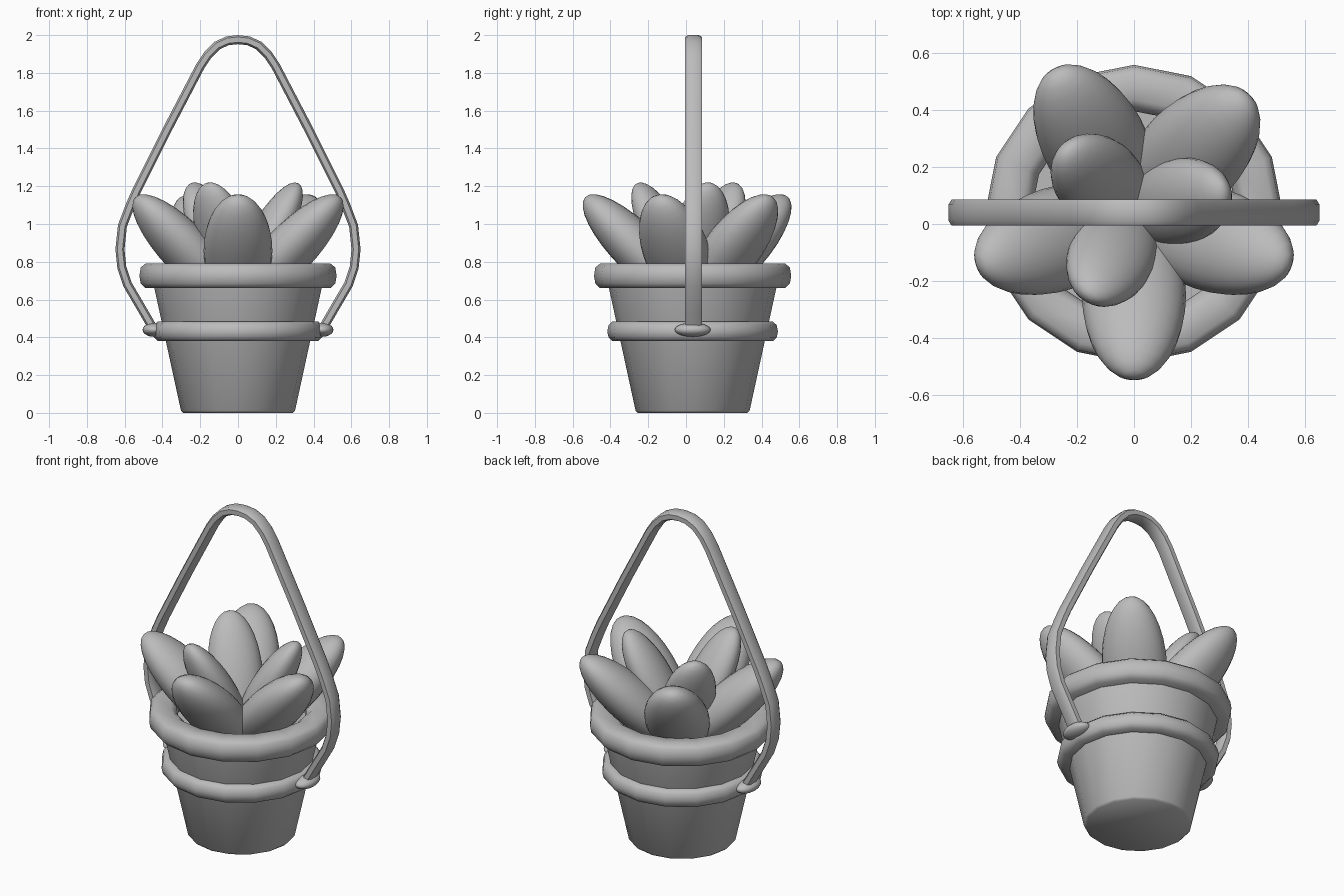
import bpy, bmesh
from math import sin, cos, pi, radians
from mathutils import Matrix, Vector

cube = bpy.data.objects.get("Cube")
if cube:
    bpy.data.objects.remove(cube, do_unlink=True)

CY = 0.035   # y of the pot axis
SIDES = 16

grey = bpy.data.materials.new("plain grey")
grey.use_nodes = True
grey.diffuse_color = (0.5, 0.5, 0.5, 1)
grey.node_tree.nodes["Principled BSDF"].inputs["Base Color"].default_value = (0.5, 0.5, 0.5, 1)


def finish(name, bm, angle=50):
    bmesh.ops.recalc_face_normals(bm, faces=bm.faces)
    mesh = bpy.data.meshes.new(name)
    bm.to_mesh(mesh)
    bm.free()
    mesh.materials.append(grey)
    ob = bpy.data.objects.new(name, mesh)
    bpy.context.collection.objects.link(ob)
    bpy.ops.object.select_all(action='DESELECT')
    ob.select_set(True)
    bpy.context.view_layer.objects.active = ob
    bpy.ops.object.shade_smooth_by_angle(angle=radians(angle))
    return ob


def skin(name, rings, loop=False):
    """Join closed rings of points; cap the ends unless the rings form a loop."""
    bm = bmesh.new()
    rows = [[bm.verts.new(p) for p in ring] for ring in rings]
    n = len(rows[0])
    pairs = list(zip(rows, rows[1:])) + ([(rows[-1], rows[0])] if loop else [])
    for a, b in pairs:
        for i in range(n):
            j = (i + 1) % n
            bm.faces.new((a[i], a[j], b[j], b[i]))
    if not loop:
        bm.faces.new(rows[0])
        bm.faces.new(rows[-1])
    return finish(name, bm)


def lathe(name, profile, loop=False):
    turn = [2 * pi * i / SIDES for i in range(SIDES)]
    rings = [[(r * cos(t), CY + r * sin(t), z) for t in turn] for r, z in profile]
    return skin(name, rings, loop)


def ellipsoid(name, matrix):
    bm = bmesh.new()
    bmesh.ops.create_uvsphere(bm, u_segments=24, v_segments=16, radius=1, matrix=matrix)
    return finish(name, bm, 80)


def leaf(name, yaw, reach, z, lift, size):
    """Ellipsoid leaning outwards; size is thickness, width and length."""
    a = radians(yaw)
    place = Matrix.Translation((reach * cos(a), CY + reach * sin(a), z))
    lean = Matrix.Rotation(a, 4, 'Z') @ Matrix.Rotation(radians(90 - lift), 4, 'Y')
    return ellipsoid(name, place @ lean @ Matrix.Diagonal((*size, 1)))


# Tapered pot, with the soil closing it inside the rim
lathe("pot", [(0.29, 0), (0.302, 0.012), (0.445, 0.67)])
lathe("soil", [(0.37, 0.67), (0.375, 0.70)])

# Rounded rim and the band that holds the handle
lathe("rim", [(0.49, 0.66), (0.515, 0.685), (0.522, 0.725), (0.515, 0.77), (0.49, 0.79),
              (0.40, 0.79), (0.37, 0.765), (0.36, 0.725), (0.37, 0.66)], True)
lathe("band", [(0.425, 0.38), (0.445, 0.40), (0.452, 0.43), (0.445, 0.465), (0.425, 0.483),
               (0.38, 0.483), (0.36, 0.38)], True)

# Flat rounded strap for the handle, mirrored from half a path
half = [(0.445, 0.44), (0.50, 0.535), (0.585, 0.68), (0.615, 0.77), (0.625, 0.865), (0.612, 0.99),
        (0.57, 1.10), (0.535, 1.18), (0.38, 1.49), (0.20, 1.835), (0.16, 1.895),
        (0.11, 1.945), (0.055, 1.97)]
path = half + [(0, 1.976)] + [(-x, z) for x, z in reversed(half)]
section = [(0.024, 0.028), (0.014, 0.045), (-0.014, 0.045), (-0.024, 0.028)]
section += [(-u, -v) for u, v in section]
rings = []
for i, (x, z) in enumerate(path):
    before, after = path[max(i - 1, 0)], path[min(i + 1, len(path) - 1)]
    t = (Vector(after) - Vector(before)).normalized()
    rings.append([(x + t.y * u, 0.04 + v, z - t.x * u) for u, v in section])
skin("handle", rings)

# Handle knobs on the band
for side, sx in (("left", 1), ("right", -1)):
    ellipsoid(side + "_knob", Matrix.Translation((sx * 0.445, CY, 0.44))
              @ Matrix.Diagonal((0.06, 0.095, 0.037, 1)))

# Outer and inner leaves
for i, yaw in enumerate((-90, -18, 46, 119, 198)):
    leaf(f"outer_leaf_{i + 1}", yaw, 0.285, 0.86, 45, (0.13, 0.182, 0.40))
for i, yaw in enumerate((15, 137, 242)):
    leaf(f"inner_leaf_{i + 1}", yaw, 0.165, 0.93, 60, (0.10, 0.152, 0.33))
